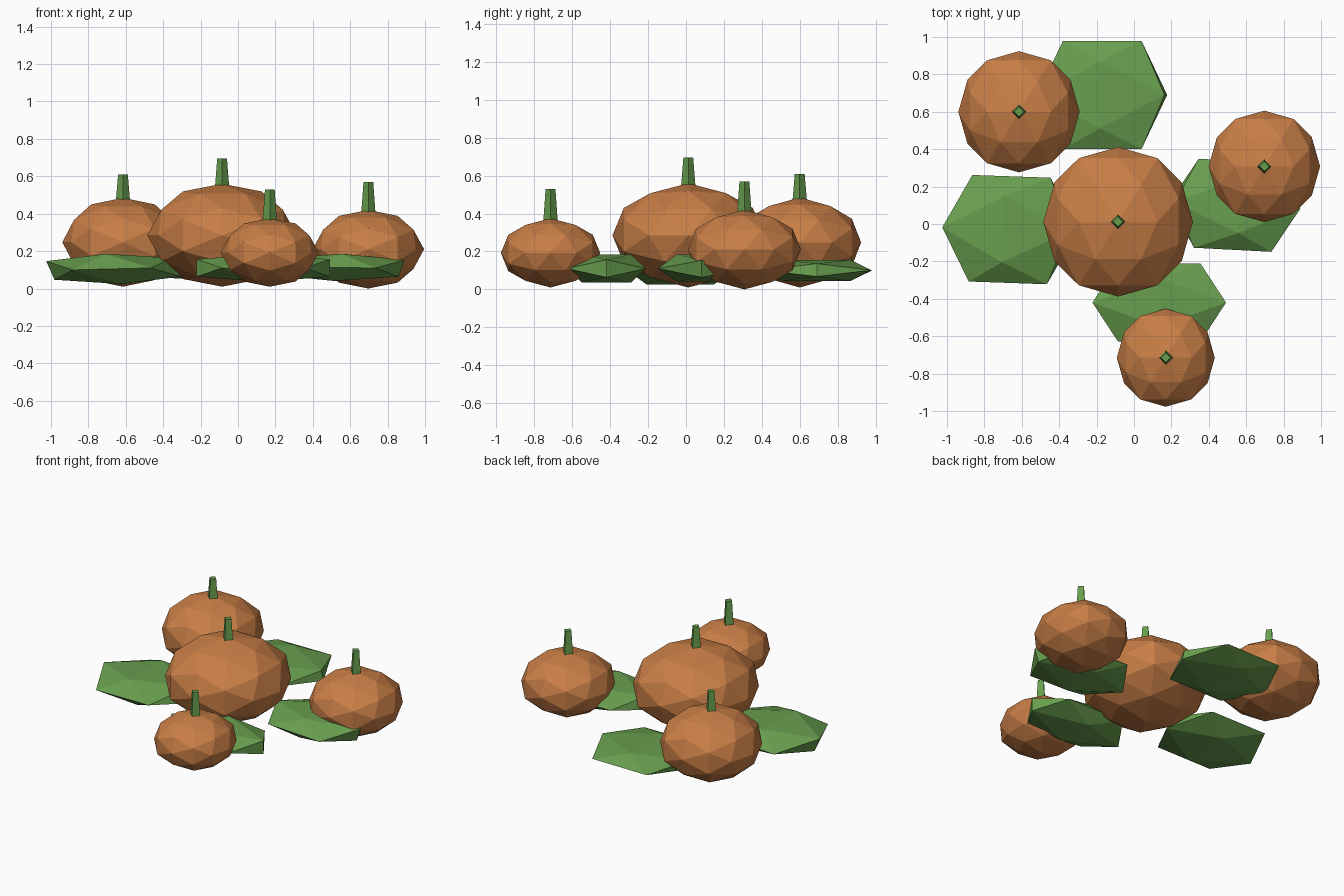
import bpy, bmesh, math, itertools
from mathutils import Vector, Matrix

if "Cube" in bpy.data.objects:
    bpy.data.objects.remove(bpy.data.objects["Cube"], do_unlink=True)


def make_material(name, srgb):
    lin = [((c / 255 + 0.055) / 1.055) ** 2.4 for c in srgb]
    mat = bpy.data.materials.new(name)
    mat.use_nodes = True
    mat.diffuse_color = (*lin, 1)
    bsdf = next(n for n in mat.node_tree.nodes if n.type == 'BSDF_PRINCIPLED')
    bsdf.inputs["Base Color"].default_value = (*lin, 1)
    bsdf.inputs["Roughness"].default_value = 0.9
    return mat


ORANGE = make_material("pumpkin orange", (200, 126, 70))
GREEN = make_material("leaf green", (104, 158, 78))


def finish(bm, name, mat):
    bmesh.ops.recalc_face_normals(bm, faces=bm.faces)
    mesh = bpy.data.meshes.new(name)
    bm.to_mesh(mesh)
    bm.free()
    mesh.materials.append(mat)
    obj = bpy.data.objects.new(name, mesh)
    bpy.context.collection.objects.link(obj)
    return obj


def icosahedron(detail):
    """Unit icosahedron with an edge on top; detail adds the edge midpoints."""
    g = (1 + math.sqrt(5)) / 2
    pts = []
    for a, b in itertools.product((-1, 1), (-g, g)):
        pts += [Vector((a, 0, b)), Vector((0, b, a)), Vector((b, a, 0))]
    if detail:
        pts += [p + q for p, q in itertools.combinations(pts, 2)
                if (p - q).length < 2.1]
    bm = bmesh.new()
    for p in pts:
        bm.verts.new(p.normalized())
    bmesh.ops.convex_hull(bm, input=bm.verts[:])
    return bm


def pumpkin(name, x, y, radius, bottom, top, stem_top):
    half = (top - bottom) / 2
    bm = icosahedron(True)
    for v in bm.verts:
        # slight bulge just above and below the waist
        bulge = 1.05 if 0.2 < abs(v.co.z) < 0.4 else 1
        v.co = Vector((v.co.x * radius * bulge, v.co.y * radius * bulge, v.co.z * half))
    body = finish(bm, name, ORANGE)
    body.location = (x, y, bottom + half)

    # tapered four-sided stem
    base = top - 0.03
    bm = bmesh.new()
    bmesh.ops.create_cone(bm, cap_ends=True, segments=4, radius1=0.039,
                          radius2=0.026, depth=stem_top - base)
    stem = finish(bm, name + "_stem", GREEN)
    stem.location = (x, y, (base + stem_top) / 2)


def leaf(name, x, y, z, size, tilt, yaw):
    bm = icosahedron(False)
    # tips along x, leaned a little before flattening
    flatten = Matrix.Diagonal((*size, 1))
    lean = Matrix.Rotation(math.radians(tilt), 4, 'Y')
    turn = Matrix.Rotation(math.radians(90), 4, 'Z')
    bm.transform(flatten @ lean @ turn)
    obj = finish(bm, name, GREEN)
    obj.location = (x, y, z)
    obj.rotation_euler.z = math.radians(yaw)


# Pumpkins
pumpkin("large_pumpkin", -0.085, 0.012, 0.40, 0.01, 0.56, 0.695)
pumpkin("back_pumpkin", -0.615, 0.60, 0.324, 0.01, 0.485, 0.61)
pumpkin("left_pumpkin", 0.697, 0.308, 0.298, 0.0, 0.42, 0.57)
pumpkin("front_pumpkin", 0.17, -0.715, 0.262, 0.01, 0.375, 0.53)

# Leaves
leaf("back_leaf", -0.17, 0.69, 0.10, (0.40, 0.34, 0.065), -2, 0)
leaf("right_leaf", -0.665, -0.03, 0.105, (0.40, 0.335, 0.095), -6, -2)
leaf("left_leaf", 0.54, 0.10, 0.113, (0.395, 0.28, 0.085), 4, -3)
leaf("front_leaf", 0.135, -0.42, 0.11, (0.42, 0.245, 0.088), 0, 0)
